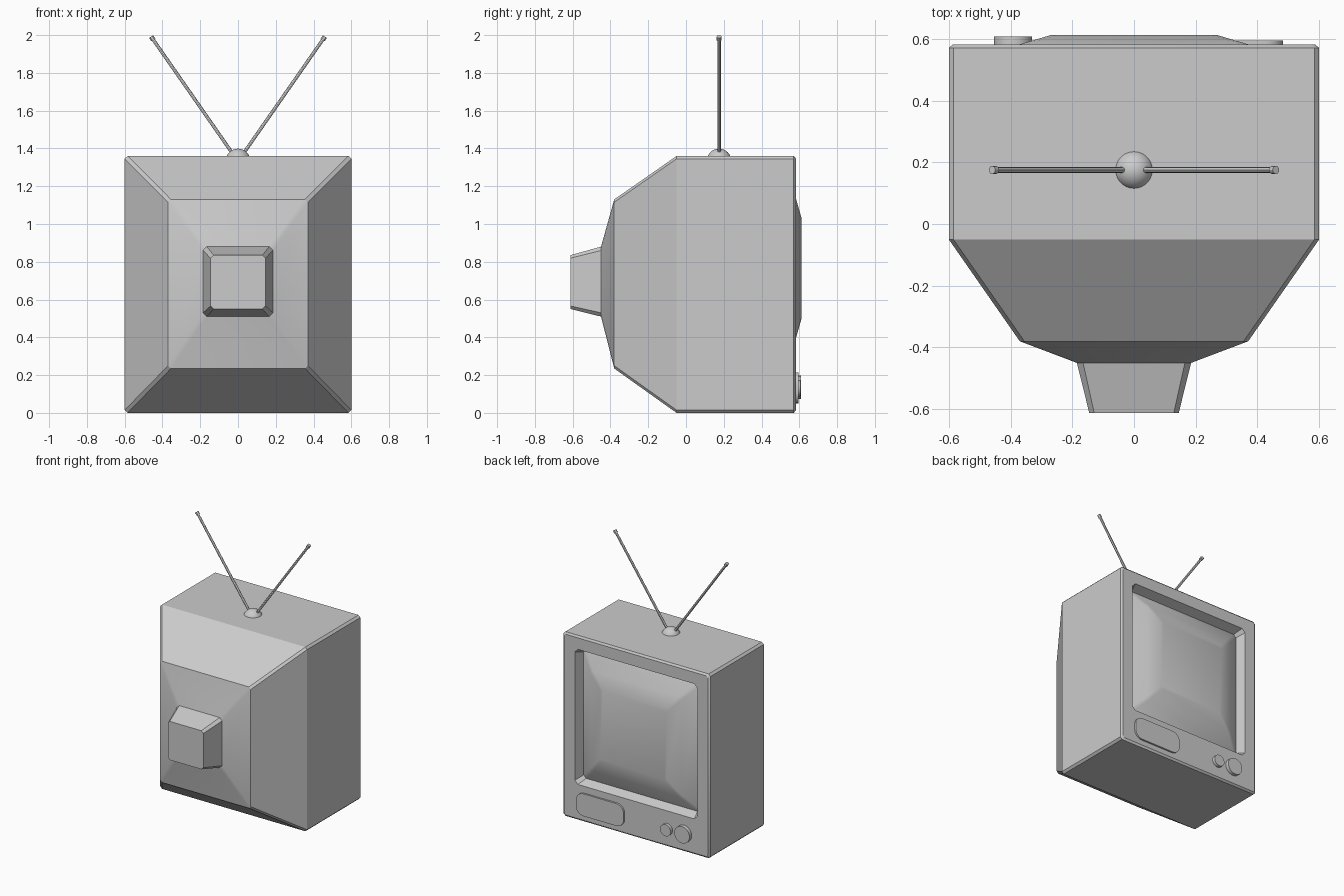
import bpy, bmesh, math
from mathutils import Vector

if "Cube" in bpy.data.objects:
    bpy.data.objects.remove(bpy.data.objects["Cube"])


def finish(name, bm, angle=30):
    bmesh.ops.recalc_face_normals(bm, faces=bm.faces)
    mesh = bpy.data.meshes.new(name)
    bm.to_mesh(mesh)
    bm.free()
    ob = bpy.data.objects.new(name, mesh)
    bpy.context.collection.objects.link(ob)
    bpy.ops.object.select_all(action='DESELECT')
    bpy.context.view_layer.objects.active = ob
    ob.select_set(True)
    bpy.ops.object.shade_smooth_by_angle(angle=math.radians(angle))
    return ob


def ring(bm, y, half_w, z0, z1, c, cx=0, steps=1):
    """Rectangle in the xz plane with cut (steps=1) or rounded corners."""
    verts = []
    corners = [(half_w - c, z1 - c), (c - half_w, z1 - c), (c - half_w, z0 + c), (half_w - c, z0 + c)]
    for i, (x, z) in enumerate(corners):
        for k in range(steps + 1):
            a = math.pi / 2 * (i + k / steps)
            verts.append(bm.verts.new((cx + x + c * math.cos(a), y, z + c * math.sin(a))))
    return verts


def loft(name, sections, cap_start=False, cap_end=False, **kw):
    bm = bmesh.new()
    rings = [ring(bm, *s, **kw) for s in sections]
    for a, b in zip(rings, rings[1:]):
        for i in range(len(a)):
            j = (i + 1) % len(a)
            bm.faces.new((a[i], a[j], b[j], b[i]))
    if cap_start:
        bm.faces.new(rings[0])
    if cap_end:
        bm.faces.new(rings[-1])
    return finish(name, bm)


def cylinder(name, p, q, r0, r1, sides):
    p, q = Vector(p), Vector(q)
    bm = bmesh.new()
    bmesh.ops.create_cone(bm, cap_ends=True, segments=sides, radius1=r0, radius2=r1, depth=(q - p).length)
    rot = (q - p).to_track_quat('Z', 'Y').to_matrix()
    for v in bm.verts:
        v.co = rot @ v.co + (p + q) / 2
    return finish(name, bm)


# Cabinet: tube housing, tapered back, box, bezel and recess wall
# section = (y, half width, bottom z, top z, corner cut)
loft("cabinet", [
    (-0.612, 0.145, 0.55, 0.835, 0.016),
    (-0.45, 0.185, 0.51, 0.88, 0.02),
    (-0.38, 0.37, 0.235, 1.13, 0.015),
    (-0.05, 0.60, 0.0, 1.36, 0.015),
    (0.57, 0.60, 0.0, 1.36, 0.015),
    (0.582, 0.587, 0.013, 1.347, 0.015),
    (0.582, 0.50, 0.265, 1.262, 0.025),
    (0.515, 0.475, 0.29, 1.237, 0.02),
], cap_start=True)

# Bulging picture tube
loft("screen", [
    (0.515, 0.475, 0.29, 1.237, 0.02),
    (0.582, 0.37, 0.395, 1.135, 0.02),
    (0.612, 0.27, 0.50, 1.03, 0.02),
], cap_end=True)

# Speaker panel with rounded corners
loft("speaker_panel", [
    (0.575, 0.195, 0.05, 0.215, 0.06),
    (0.595, 0.195, 0.05, 0.215, 0.06),
], cap_start=True, cap_end=True, cx=0.288, steps=5)

# Control knobs
for name, x, z, r, y in [("large_knob", -0.392, 0.135, 0.062, 0.608),
                         ("small_knob", -0.255, 0.13, 0.043, 0.605)]:
    cylinder(name, (x, 0.575, z), (x, y, z), r, r, 24)

# Antenna base dome
bm = bmesh.new()
bmesh.ops.create_uvsphere(bm, u_segments=32, v_segments=16, radius=0.065)
bmesh.ops.translate(bm, verts=bm.verts, vec=(0, 0.175, 1.334))
finish("antenna_base", bm)

# Antenna rods and tips
for side, label in ((-1, "left"), (1, "right")):
    a = Vector((side * 0.03, 0.175, 1.375))
    b = Vector((side * 0.46, 0.175, 1.992))
    d = (b - a).normalized()
    cylinder(label + "_antenna_rod", a, b - d * 0.01, 0.009, 0.009, 12)
    cylinder(label + "_antenna_tip", b - d * 0.022, b, 0.013, 0.013, 12)
